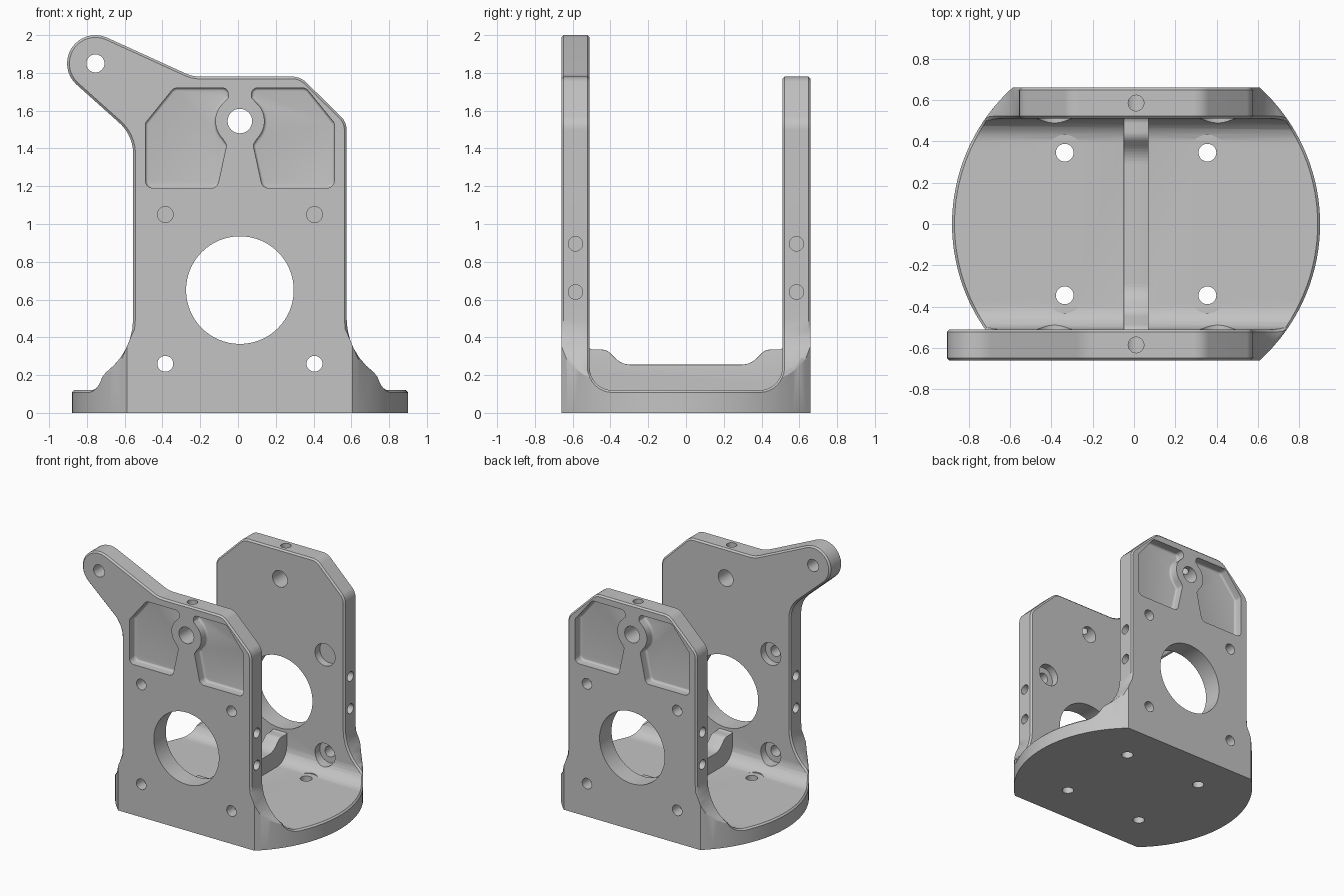
import bpy, bmesh
from math import pi, sin, cos, tan, radians
from mathutils import Vector

if "Cube" in bpy.data.objects:
    bpy.data.objects.remove(bpy.data.objects["Cube"])

CX = 0.01                    # centre line of the bracket
OUT, INN = 0.66, 0.51        # outer and inner wall faces
FLOOR = 0.12
DISC = 0.89

metal = bpy.data.materials.new("machined_grey")
metal.use_nodes = True
grey = (0.55, 0.55, 0.55, 1)
metal.diffuse_color = grey
metal.node_tree.nodes["Principled BSDF"].inputs["Base Color"].default_value = grey


def rounded(pts, steps=8):
    """Outline from (u, v, radius) corners; corners with a radius become arcs."""
    out = []
    for i, (u, v, r) in enumerate(pts):
        p = Vector((u, v))
        if not r:
            out.append(p)
            continue
        a = (Vector(pts[i - 1][:2]) - p).normalized()
        b = (Vector(pts[(i + 1) % len(pts)][:2]) - p).normalized()
        half = a.angle(b) / 2
        centre = p + (a + b).normalized() * r / sin(half)
        s = p + a * r / tan(half) - centre
        e = p + b * r / tan(half) - centre
        sweep = s.angle_signed(e)
        for k in range(steps + 1):
            t = -sweep * k / steps
            out.append(centre + Vector((s.x * cos(t) - s.y * sin(t),
                                        s.x * sin(t) + s.y * cos(t))))
    return out


def arc(u, v, r, a0, a1, steps):
    return [(u + r * cos(radians(a0 + (a1 - a0) * k / steps)),
             v + r * sin(radians(a0 + (a1 - a0) * k / steps)), 0) for k in range(steps + 1)]


def prism(name, outline, axis, t0, t1, soften=None):
    """Extrude a 2D outline along an axis; soften = (test on edge, radius)."""
    place = {"X": lambda p, t: (t, p[0], p[1]),
             "Y": lambda p, t: (p[0], t, p[1]),
             "Z": lambda p, t: (p[0], p[1], t)}[axis]
    bm = bmesh.new()
    lo = [bm.verts.new(place(p, t0)) for p in outline]
    hi = [bm.verts.new(place(p, t1)) for p in outline]
    bm.faces.new(lo)
    bm.faces.new(hi)
    for i in range(len(lo)):
        bm.faces.new((lo[i - 1], lo[i], hi[i], hi[i - 1]))
    bmesh.ops.recalc_face_normals(bm, faces=bm.faces)
    if soften:
        edges = [e for e in bm.edges if all(soften[0](v.co) for v in e.verts)]
        bmesh.ops.bevel(bm, geom=edges, offset=soften[1], segments=4, profile=0.5,
                        affect="EDGES", clamp_overlap=True)
    mesh = bpy.data.meshes.new(name)
    bm.to_mesh(mesh)
    bm.free()
    mesh.materials.append(metal)
    ob = bpy.data.objects.new(name, mesh)
    bpy.context.scene.collection.objects.link(ob)
    return ob


def rod(axis, u, v, r, t0, t1, sides=32):
    return prism("cutter", [p[:2] for p in arc(u, v, r, 0, 360, sides)[:-1]], axis, t0, t1)


def combine(ob, tool, op="DIFFERENCE"):
    mod = ob.modifiers.new("combine", "BOOLEAN")
    mod.operation, mod.solver, mod.object = op, "EXACT", tool
    bpy.context.view_layer.objects.active = ob
    bpy.ops.object.modifier_apply(modifier=mod.name)
    bpy.data.objects.remove(tool)


# U-shaped channel
channel = rounded([(-OUT, 0, 0), (OUT, 0, 0), (OUT, 2.1, 0), (INN, 2.1, 0), (INN, FLOOR, .12),
                   (-INN, FLOOR, .12), (-INN, 2.1, 0), (-OUT, 2.1, 0)])
body = prism("motor_bracket", channel, "X", -1, 1)

# Wall outline with the side arm and flared feet
R, L, FOOT = CX + .565, CX - .565, .145
wall = rounded([(1.2, -.1, 0), (1.2, FOOT, 0), (R, FOOT, .355), (R, 1.54, .1), (.33, 1.78, .1),
                (-.24, 1.78, .2)] + arc(-.755, 1.85, .15, 65.5, 228, 16)
               + [(L, 1.47, .22), (L, FOOT, .355), (-1.2, FOOT, 0), (-1.2, -.1, 0)], 10)
combine(body, prism("cutter", wall, "Y", -1, 1), "INTERSECT")

# Back wall has a plain clipped corner in place of the arm
corner = rounded([(-1.2, 1.2, 0), (L, 1.2, 0), (L, 1.54, .1), (2 * CX - .33, 1.78, .1),
                  (.1, 1.78, 0), (.1, 2.3, 0), (-1.2, 2.3, 0)], 10)
combine(body, prism("cutter", corner, "Y", 0, 1))

# Round the base to a disc
ring = rod("Z", CX, 0, 1.6, -.1, 1.2, 64)
combine(ring, rod("Z", CX, 0, DISC, -.2, 1.3, 128))
combine(body, ring)

# Chamfer the wall edges and the floor rim
bm = bmesh.new()
bm.from_mesh(body.data)
bmesh.ops.remove_doubles(bm, verts=bm.verts, dist=.0005)
bmesh.ops.dissolve_limit(bm, angle_limit=radians(.5), verts=bm.verts, edges=bm.edges)
rim = []
for e in bm.edges:
    mid = (e.verts[0].co + e.verts[1].co) / 2
    low_outer = mid.z < .4 and abs(mid.y) > OUT - .01
    if e.is_manifold and e.calc_face_angle() > radians(50) and mid.z > .05 and not low_outer:
        rim.append(e)
bmesh.ops.bevel(bm, geom=rim, offset=.012, segments=1, affect="EDGES", clamp_overlap=False)
bm.to_mesh(body.data)
bm.free()

# Stiffening rib across the floor
half = [(.55, .06, 0), (.55, .37, 0), (.5, .335, .04), (.42, .335, .06), (.34, .255, .12)]
rib = rounded(half + [(-y, z, r) for y, z, r in reversed(half)], 6)
combine(body, prism("cutter", rib, "X", CX - .06, CX + .06,
                    (lambda co: co.z > .2 and abs(co.y) < .54, .035)), "UNION")

# Pockets on the outer face of both walls, either side of the boss
pocket = [(.5, 1.19, .04), (.5, 1.535, .03), (.35, 1.72, .04), (.065, 1.72, .03),
          (.06, 1.67, .015)] + arc(0, 1.545, .13, 50, -45, 12) + [(.07, 1.42, .02), (.12, 1.19, .04)]
for side in (-1, 1):
    outline = [(CX + side * p[0], p[1]) for p in rounded(pocket)]
    for face in (-1, 1):
        deep = OUT - .07
        combine(body, prism("cutter", outline, "Y", face * deep, face * .8,
                            (lambda co: abs(co.y) < .6, .028)))

# Holes through both walls: shaft opening, boss hole
combine(body, rod("Y", CX, .65, .285, -1, 1, 64))
combine(body, rod("Y", CX, 1.545, .065, -1, 1))
combine(body, rod("Y", -.755, 1.85, .048, -1, 0))

for face in (-1, 1):
    wy = face * (OUT + INN) / 2
    # Set screw hole in the top edge
    combine(body, rod("Z", CX, wy, .038, 1.52, 1.9))
    for side in (-1, 1):
        # Wall bolt holes, counterbored on the inside
        for z in (.26, 1.05):
            x = CX + side * .395
            combine(body, rod("Y", x, z, .042, face * .3, face * .8))
            combine(body, rod("Y", x, z, .088, face * .38, face * .57))
        # Floor bolt holes with spot faces
        fx, fy = CX + side * .345, face * .345
        combine(body, rod("Z", fx, fy, .087, FLOOR + .0005, .22))
        combine(body, rod("Z", fx, fy, .043, -.1, .3))
        # Blind holes in the wall edges
        for z in (.64, .895):
            combine(body, rod("X", wy, z, .038, CX + side * .42, CX + side * .8))

bpy.ops.object.select_all(action="DESELECT")
body.select_set(True)
bpy.context.view_layer.objects.active = body
bpy.ops.object.shade_smooth_by_angle(angle=radians(28))
